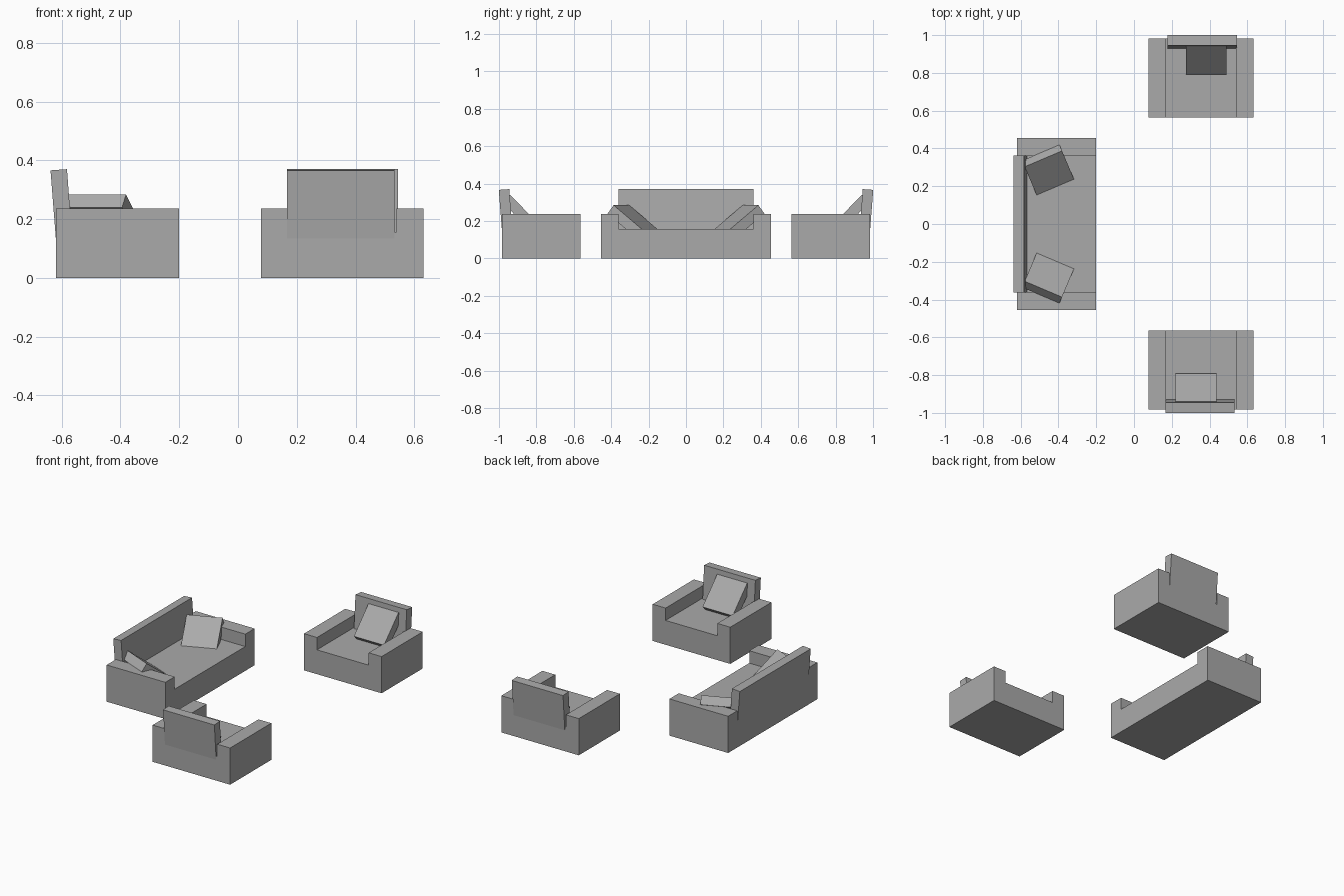
import bpy, bmesh
from math import radians
from mathutils import Matrix, Vector

if "Cube" in bpy.data.objects:
    bpy.data.objects.remove(bpy.data.objects["Cube"])

# Single upholstery colour
fabric = bpy.data.materials.new("grey_fabric")
fabric.use_nodes = True
GREY = (0.4, 0.4, 0.4, 1)
fabric.diffuse_color = GREY
fabric.node_tree.nodes["Principled BSDF"].inputs["Base Color"].default_value = GREY


def prism(name, outline, sweep, matrix):
    """Closed outline swept along a vector, placed by a matrix."""
    bm = bmesh.new()
    face = bm.faces.new([bm.verts.new(p) for p in outline])
    swept = bmesh.ops.extrude_face_region(bm, geom=[face])["geom"]
    moved = [v for v in swept if isinstance(v, bmesh.types.BMVert)]
    bmesh.ops.translate(bm, verts=moved, vec=Vector(sweep))
    bmesh.ops.recalc_face_normals(bm, faces=bm.faces)
    mesh = bpy.data.meshes.new(name)
    bm.to_mesh(mesh)
    bm.free()
    mesh.materials.append(fabric)
    obj = bpy.data.objects.new(name, mesh)
    obj.matrix_world = matrix
    bpy.context.collection.objects.link(obj)
    return obj


DEPTH, SEAT_Z, ARM_Z = 0.42, 0.157, 0.237
CUSHION, THICK = 0.215, 0.057


def seating(name, centre, yaw, half, inner, back_shift, back_half, cushions):
    """A seat with arms, a leaning back and loose cushions, facing -y."""
    place = Matrix.Translation(centre) @ Matrix.Rotation(radians(yaw), 4, "Z")
    front, rear = -DEPTH / 2, DEPTH / 2

    # Base and arms share one U-shaped section
    section = [(-half, 0), (half, 0), (half, ARM_Z), (inner, ARM_Z),
               (inner, SEAT_Z), (-inner, SEAT_Z), (-inner, ARM_Z), (-half, ARM_Z)]
    prism(name + "_base", [(x, front, z) for x, z in section], (0, DEPTH, 0), place)

    # Back rest leans slightly outward
    side = [(rear, 0.135), (rear + 0.018, 0.366), (rear - 0.038, 0.37), (rear - 0.055, 0.14)]
    prism(name + "_back", [(back_shift - back_half, y, z) for y, z in side],
          (2 * back_half, 0, 0), place)

    # Cushions hang down the slope from the middle of their top edge
    for i, (top, turn, slope) in enumerate(cushions):
        tilt = (Matrix.Translation(top) @ Matrix.Rotation(radians(turn), 4, "Z")
                @ Matrix.Rotation(radians(slope), 4, "X"))
        w = CUSHION / 2
        square = [(-w, 0, 0), (w, 0, 0), (w, -CUSHION, 0), (-w, -CUSHION, 0)]
        prism(f"{name}_cushion_{i + 1}", square, (0, 0, -THICK), place @ tilt)


# Two armchairs facing each other
for name, y, yaw in (("rear_armchair", 0.773, 0), ("front_armchair", -0.773, 180)):
    seating(name, (0.355, y, 0), yaw, 0.277, 0.185, 0.006, 0.183,
            [((0.027, 0.167, 0.34), 0, 46)])

# Sofa with a cushion leaning on each arm
seating("sofa", (-0.41, 0, 0), 90, 0.455, 0.36, 0, 0.362,
        [((s * 0.345, 0.07, 0.284), -67 * s, 38) for s in (1, -1)])
